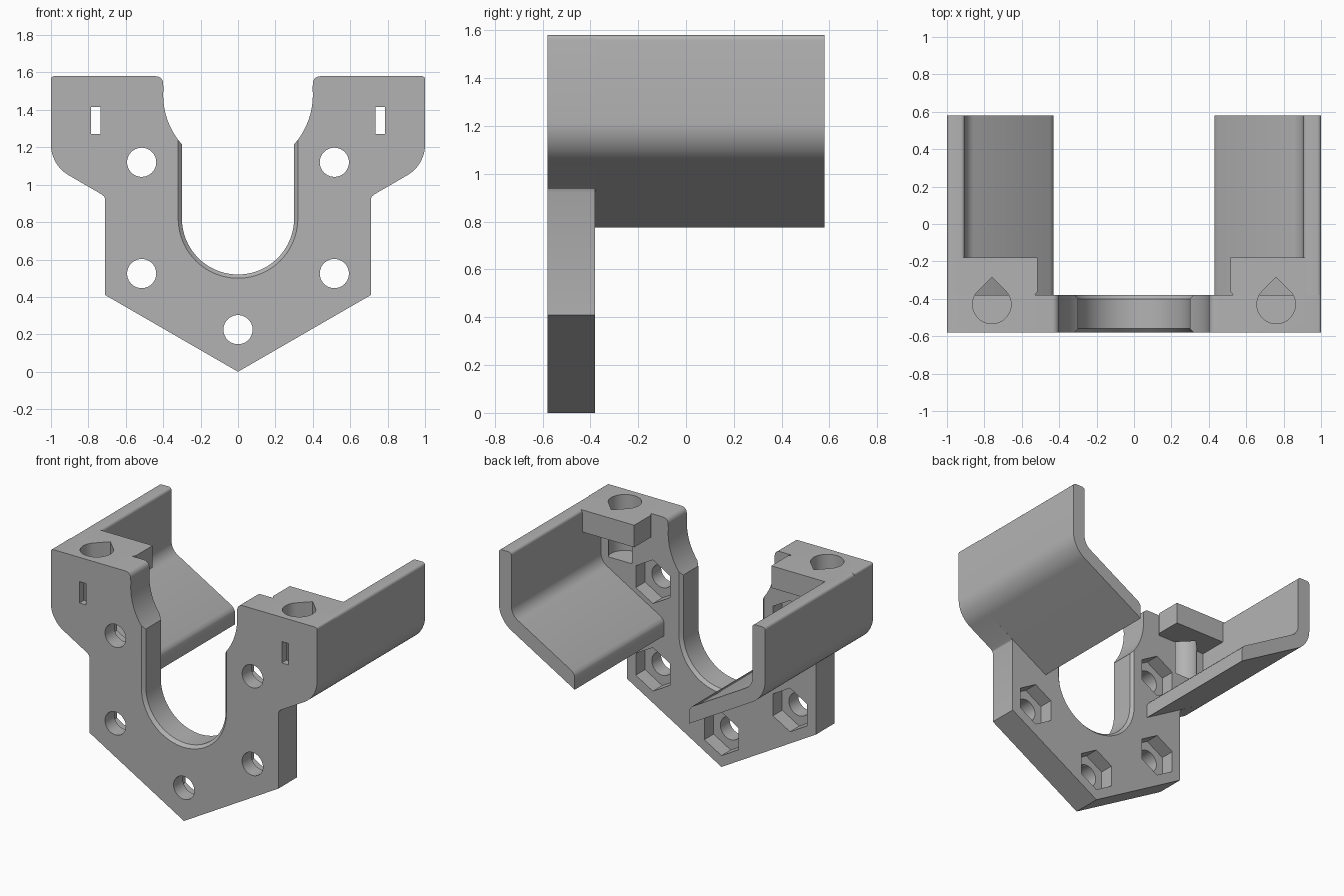
import bpy, bmesh
from math import sin, cos, pi, radians, sqrt

if "Cube" in bpy.data.objects:
    bpy.data.objects.remove(bpy.data.objects["Cube"], do_unlink=True)

FRONT, BACK, REAR, TOP = -0.58, -0.38, 0.58, 1.58

grey = bpy.data.materials.new("plain grey")
grey.use_nodes = True
colour = (0.45, 0.45, 0.45, 1)
grey.diffuse_color = colour
grey.node_tree.nodes["Principled BSDF"].inputs["Base Color"].default_value = colour


def loft(name, sections):
    """Closed solid through matching rings of 3D points."""
    bm = bmesh.new()
    rings = [[bm.verts.new(p) for p in s] for s in sections]
    n = len(rings[0])
    for a, b in zip(rings, rings[1:]):
        for i in range(n):
            j = (i + 1) % n
            bm.faces.new((a[i], a[j], b[j], b[i]))
    bm.faces.new(rings[0])
    bm.faces.new(rings[-1])
    bmesh.ops.recalc_face_normals(bm, faces=bm.faces)
    me = bpy.data.meshes.new(name)
    bm.to_mesh(me)
    bm.free()
    me.materials.append(grey)
    ob = bpy.data.objects.new(name, me)
    bpy.context.collection.objects.link(ob)
    return ob


def along_y(name, profile, y0, y1):
    return loft(name, [[(x, y, z) for x, z in profile] for y in (y0, y1)])


def along_z(name, profile, z0, z1):
    return loft(name, [[(x, y, z) for x, y in profile] for z in (z0, z1)])


def arc(cx, cy, r, a0, a1, n):
    steps = [radians(a0 + (a1 - a0) * i / n) for i in range(n + 1)]
    return [(cx + r * cos(a), cy + r * sin(a)) for a in steps]


def ring(cx, cy, r, n, start=0):
    return arc(cx, cy, r, start, start + 360, n)[:-1]


def cut(ob, cutters):
    for c in cutters:
        c.hide_render = True
        m = ob.modifiers.new("cut", 'BOOLEAN')
        m.operation, m.solver, m.object = 'DIFFERENCE', 'EXACT', c
    dg = bpy.context.evaluated_depsgraph_get()
    me = bpy.data.meshes.new_from_object(ob.evaluated_get(dg))
    ob.modifiers.clear()
    ob.data = me


# Mounting plate: half outline mirrored, with the round opening at the top
bend = (0.81, 1.215)
half = [(0.71, 0.41), (0.71, 0.922), (0.715, 0.936), (0.73, 0.949)]
half += arc(*bend, 0.19, -60, 0, 12)
half += arc(0.985, TOP - 0.015, 0.015, 0, 90, 4)
half += arc(0.438, TOP - 0.038, 0.038, 90, 180, 6)
half += arc(0, 1.48, 0.4, 4, -88, 36)
outline = [(0, 0)] + half + [(-x, z) for x, z in reversed(half)]
plate = along_y("mounting_plate", outline, FRONT, BACK)


# U slot, chamfered on both faces
def u_ring(y, r):
    pts = [(r, 1.46)] + arc(0, 0.82, r, 0, -180, 40) + [(-r, 1.46)]
    return [(x, y, z) for x, z in pts]


cutters = [loft("slot_cutter", [u_ring(FRONT - 0.02, 0.34), u_ring(FRONT + 0.02, 0.3),
                                u_ring(BACK - 0.02, 0.3), u_ring(BACK + 0.02, 0.34)])]

# Screw holes with hexagonal nut pockets at the back
for x, z in [(0, 0.225)] + [(s * 0.515, h) for s in (-1, 1) for h in (0.525, 1.12)]:
    cutters.append(along_y("screw_cutter", ring(x, z, 0.078, 40), FRONT - 0.1, BACK + 0.1))
    cutters.append(along_y("nut_cutter", ring(x, z, 0.148, 6, 30), BACK - 0.1, BACK + 0.1))

# Teardrop bores and narrow windows on each side
bores = {}
for s in (-1, 1):
    cx, cy, r = s * 0.76, -0.43, 0.103
    drop = arc(cx, cy, r, 135, 405, 36) + [(cx, cy + r * sqrt(2))]
    bores[s] = along_z("bore_cutter", drop, 1.2, TOP + 0.1)
    window = [(cx - 0.025, 1.27), (cx + 0.025, 1.27), (cx + 0.025, 1.415), (cx - 0.025, 1.415)]
    cutters += [bores[s], along_y("window_cutter", window, FRONT - 0.1, BACK + 0.1)]
cut(plate, cutters)
parts = [plate]

# Side wings and bored lugs behind the plate
for s, side in ((1, "left"), (-1, "right")):
    tan30 = 1 / sqrt(3)
    low = bend[1] - 0.19 * sin(pi / 3) - (bend[0] + 0.095 - 0.43) * tan30
    thick = 0.095 / cos(pi / 6)
    prof = [(0.43, low)] + arc(*bend, 0.19, -60, 0, 12)
    prof += arc(0.98, TOP - 0.02, 0.02, 0, 90, 5) + arc(0.925, TOP - 0.02, 0.02, 90, 180, 5)
    prof += arc(*bend, 0.095, 0, -60, 10)
    prof += [(0.45, low + thick + 0.02 * tan30), (0.436, low + thick - 0.006), (0.43, low + thick - 0.02)]
    parts.append(along_y(side + "_wing", [(s * x, z) for x, z in prof], BACK, REAR))

    plan = [(0.53, BACK), (0.515, BACK + 0.02), (0.515, -0.18), (0.91, -0.18), (0.91, BACK)]
    lug = along_z(side + "_lug", [(s * x, y) for x, y in plan], 1.43, TOP)
    cut(lug, [bores[s]])
    parts.append(lug)

    # fills the rounded wing edge beside the lug
    fill = [(0.9, BACK), (0.9, -0.18), (0.97, -0.18), (0.97, BACK)]
    parts.append(along_z(side + "_lug_edge", [(s * x, y) for x, y in fill], 1.5, TOP))

for c in cutters:
    bpy.data.objects.remove(c, do_unlink=True)

bpy.ops.object.select_all(action='DESELECT')
for ob in parts:
    ob.select_set(True)
bpy.context.view_layer.objects.active = plate
bpy.ops.object.shade_smooth_by_angle(angle=radians(25))
